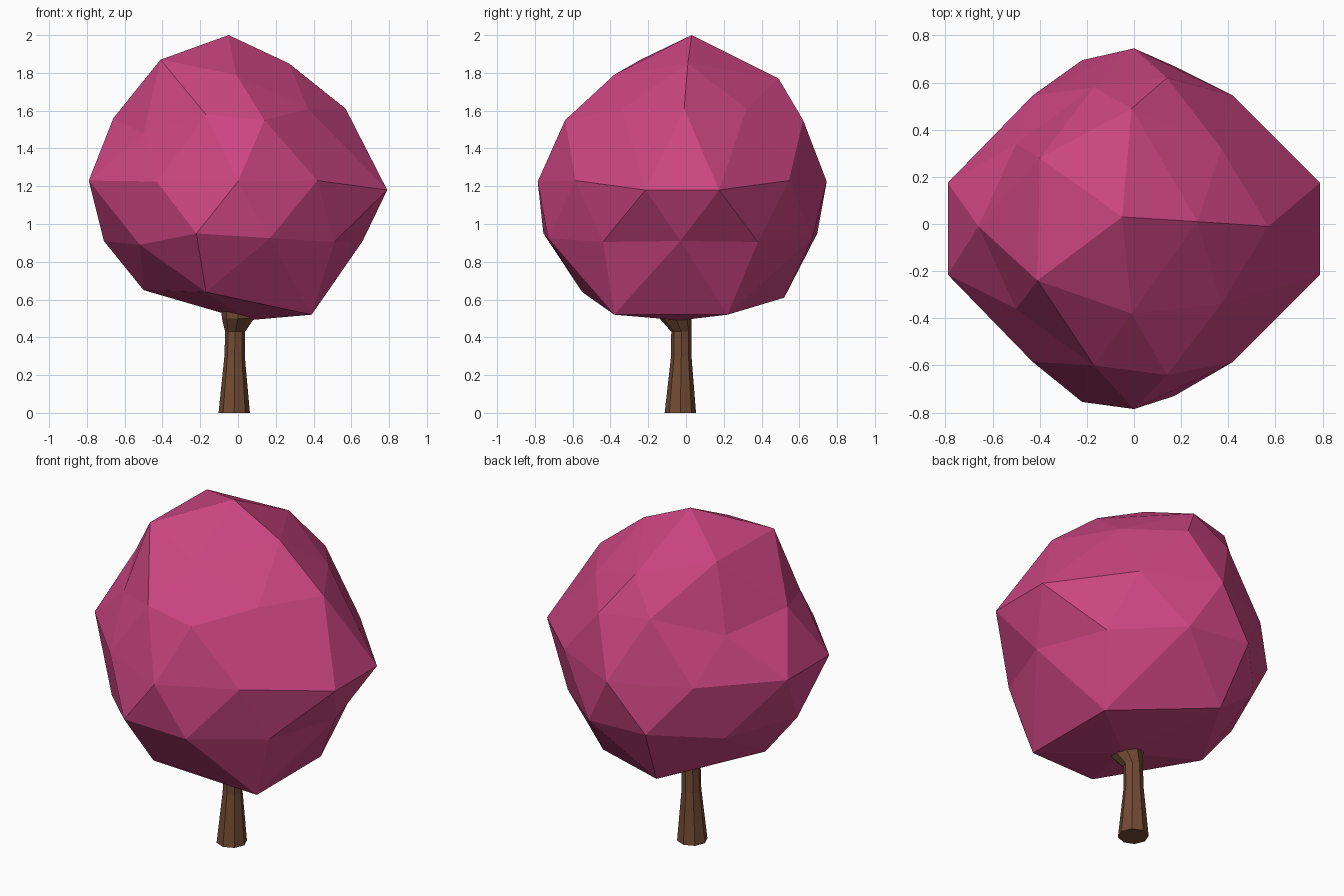
import bpy, bmesh
from math import atan2, cos, sin, tau

if "Cube" in bpy.data.objects:
    bpy.data.objects.remove(bpy.data.objects["Cube"])


def finish(name, bm, color):
    bmesh.ops.recalc_face_normals(bm, faces=bm.faces)
    mesh = bpy.data.meshes.new(name)
    bm.to_mesh(mesh)
    bm.free()
    mat = bpy.data.materials.new(name + "_color")
    mat.diffuse_color = color
    mat.use_nodes = True
    mat.node_tree.nodes["Principled BSDF"].inputs["Base Color"].default_value = mat.diffuse_color
    mesh.materials.append(mat)
    obj = bpy.data.objects.new(name, mesh)
    bpy.context.collection.objects.link(obj)
    return obj


def mirrored(half, mid_y, keep):
    """Close a half ring by reflecting it; points listed in keep lie on the mirror line."""
    other = [(x, -y, z) for i, (x, y, z) in enumerate(half) if i not in keep]
    return [(x, y + mid_y, z) for x, y, z in half + other[::-1]]


# Foliage: an icosphere whose rings of vertices are pushed into an uneven crown
upper_tips = [(.27, .01, 1.85), (-.01, .49, 1.77), (-.40, .28, 1.87),
              (-.41, -.24, 1.87), (-.01, -.38, 1.79)]
shoulder = mirrored([(.57, 0, 1.61), (.37, .33, 1.61), (.14, .63, 1.55),
                     (-.17, .59, 1.58), (-.50, .35, 1.48), (-.66, 0, 1.56)], -.01, (0, 5))
belt_half = [(.79, .195, 1.18), (.42, .565, 1.23), (0, .765, 1.225),
             (-.43, .565, 1.225), (-.79, .195, 1.23)]
belt = mirrored(belt_half, -.01, ())
belt = [(x, y - .01, z) for x, y, z in belt]
skirt = mirrored([(.66, 0, .91), (.51, .41, .905), (.17, .70, .925),
                  (-.22, .725, .95), (-.52, .41, .89), (-.71, 0, .91)], -.03, (0, 5))
lower_tips = [(.39, .22, .52), (-.17, .52, .61), (-.50, -.03, .65),
              (-.17, -.55, .64), (.39, -.38, .52)]
rings = [[(-.05, .03, 2.0)], upper_tips, shoulder, belt, skirt, lower_tips, [(.05, -.03, .49)]]

bm = bmesh.new()
bmesh.ops.create_icosphere(bm, subdivisions=2, radius=1)
by_height = sorted(bm.verts, key=lambda v: -v.co.z)
start = 0
for ring in rings:
    level = by_height[start:start + len(ring)]
    level.sort(key=lambda v: (atan2(v.co.y, v.co.x) + .15) % tau)
    for vert, co in zip(level, ring):
        vert.co = co
    start += len(ring)
finish("foliage", bm, (.60, .06, .22, 1))

# Trunk: tapered eight-sided loft, slightly bent and flaring under the crown
SIDES = 8
sections = [(-.02, -.03, 0, .083), (-.018, -.025, .30, .054), (-.015, -.025, .43, .053),
            (0, -.055, .50, .085), (0, -.055, .56, .09)]
bm = bmesh.new()
loops = [[bm.verts.new((cx + r * cos(tau * i / SIDES), cy + r * sin(tau * i / SIDES), z))
          for i in range(SIDES)] for cx, cy, z, r in sections]
for a, b in zip(loops, loops[1:]):
    for i in range(SIDES):
        j = (i + 1) % SIDES
        bm.faces.new((a[i], a[j], b[j], b[i]))
bm.faces.new(loops[0][::-1])
bm.faces.new(loops[-1])
finish("trunk", bm, (.17, .07, .035, 1))
